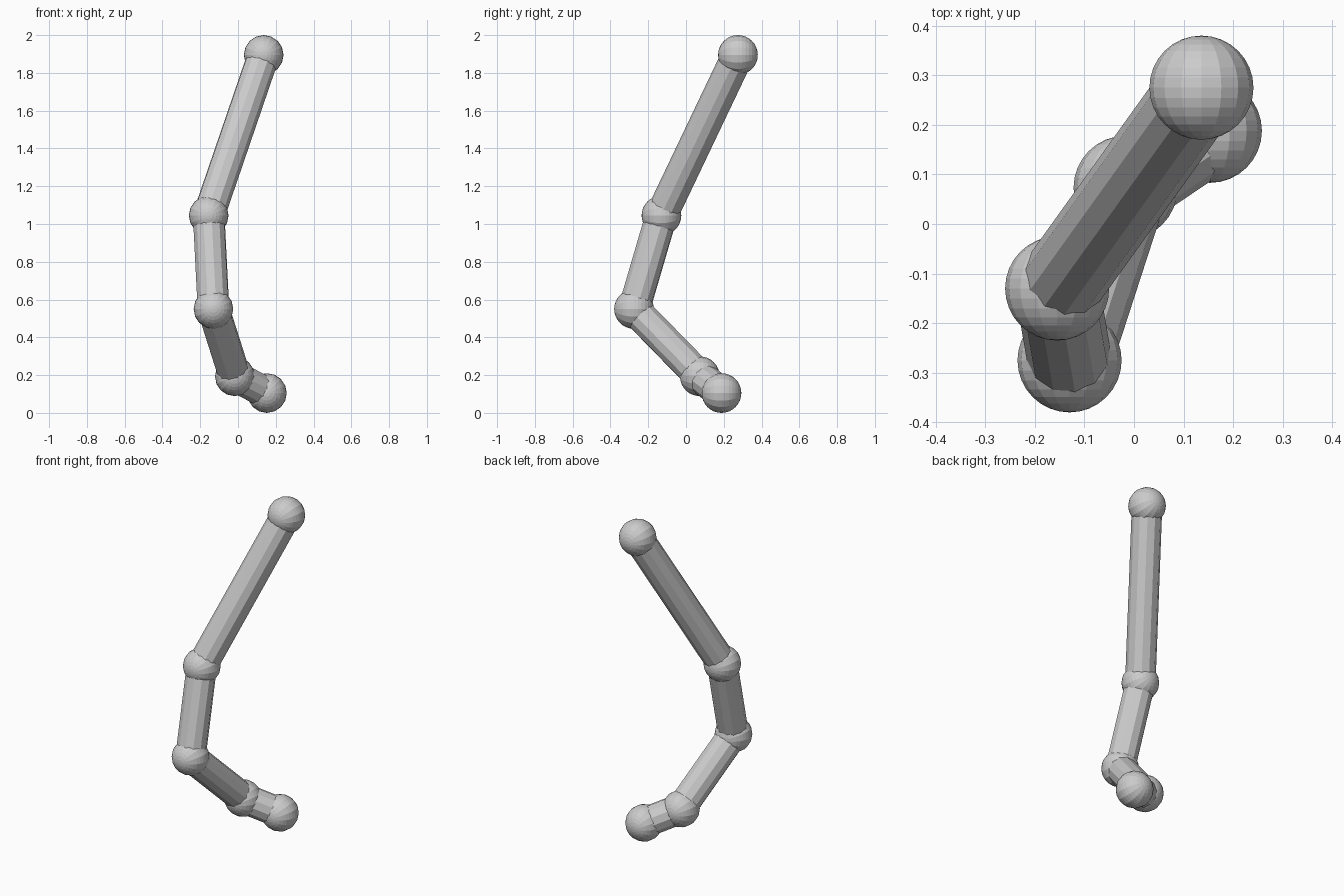
import bpy, math
from mathutils import Vector

if "Cube" in bpy.data.objects:
    bpy.data.objects.remove(bpy.data.objects["Cube"])

JOINT_R, ROD_R = 0.105, 0.085
joints = [Vector(p) for p in (
    (0.136, 0.275, 1.895), (-0.155, -0.13, 1.045), (-0.13, -0.275, 0.55),
    (-0.017, 0.073, 0.194), (0.153, 0.188, 0.105))]

# Ball joints, poles along the depth axis
for i, p in enumerate(joints):
    bpy.ops.mesh.primitive_uv_sphere_add(segments=16, ring_count=16, radius=JOINT_R,
                                         location=p, rotation=(math.pi / 2, 0, 0))
    bpy.context.object.name = f"ball_joint_{i + 1}"

# Straight rods linking each pair of joints
for i, (a, b) in enumerate(zip(joints, joints[1:])):
    d = b - a
    bpy.ops.mesh.primitive_cylinder_add(vertices=12, radius=ROD_R, depth=d.length,
                                        location=(a + b) / 2,
                                        rotation=d.to_track_quat('Z', 'Y').to_euler())
    bpy.context.object.name = f"rod_{i + 1}"
